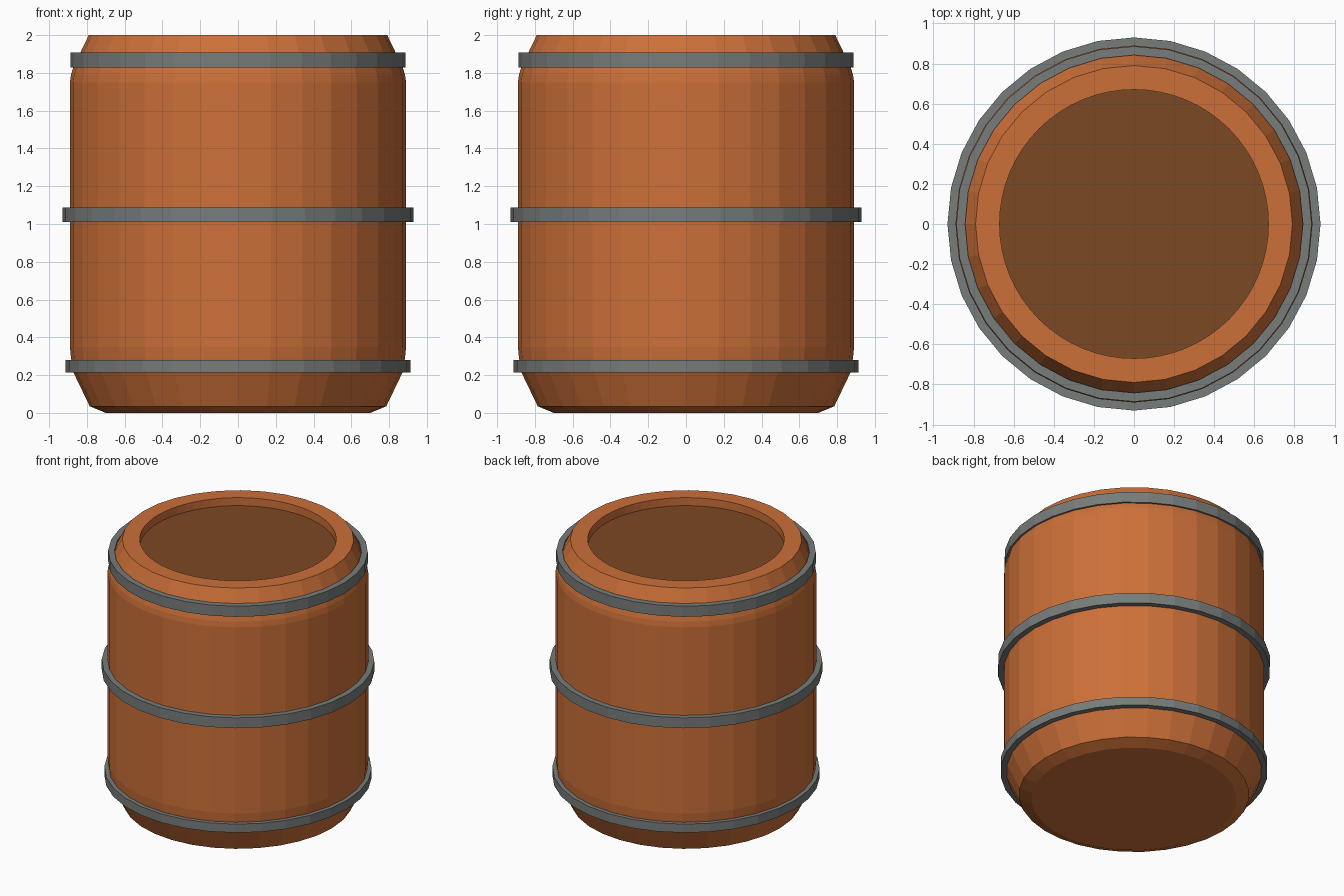
import bpy, bmesh, math

if "Cube" in bpy.data.objects:
    bpy.data.objects.remove(bpy.data.objects["Cube"])

SIDES = 32


def material(name, rgb):
    m = bpy.data.materials.new(name)
    m.diffuse_color = (*rgb, 1.0)
    m.use_nodes = True
    m.node_tree.nodes["Principled BSDF"].inputs["Base Color"].default_value = m.diffuse_color
    return m


wood = material("orange wood", (0.604, 0.162, 0.040))
dark = material("dark brown wood", (0.202, 0.065, 0.017))
iron = material("grey iron", (0.185, 0.202, 0.192))


def ring(bm, r, z, round_ring=False):
    """64 points: on a 32-sided outline, or a true 64-sided circle."""
    verts = []
    for i in range(SIDES * 2):
        a = math.pi * i / SIDES
        rr = r if round_ring or i % 2 == 0 else r * math.cos(math.pi / SIDES)
        verts.append(bm.verts.new((rr * math.sin(a), -rr * math.cos(a), z)))
    return verts


def skin(bm, a, b):
    n = len(a)
    for i in range(n):
        j = (i + 1) % n
        bm.faces.new((a[i], a[j], b[j], b[i]))


def finish(bm, name, mats):
    bmesh.ops.recalc_face_normals(bm, faces=bm.faces)
    me = bpy.data.meshes.new(name)
    bm.to_mesh(me)
    bm.free()
    for m in mats:
        me.materials.append(m)
    ob = bpy.data.objects.new(name, me)
    bpy.context.collection.objects.link(ob)
    return ob


# Barrel body: outer wall, rim, round recess and dark lid
bm = bmesh.new()
profile = [(0.70, 0.0), (0.785, 0.035), (0.874, 0.22), (0.884, 0.29), (0.89, 0.35),
           (0.89, 1.75), (0.884, 1.79), (0.872, 1.83), (0.79, 2.0)]
rings = [ring(bm, r, z) for r, z in profile]
rings += [ring(bm, 0.67, z, True) for z in (2.0, 1.94)]
for lower, upper in zip(rings, rings[1:]):
    skin(bm, lower, upper)
bm.faces.new(rings[0][::-1])
lid = bm.faces.new(rings[-1])
lid.material_index = 1
finish(bm, "barrel_body", [wood, dark])

# Hoops: inner radius, outer radius, bottom, top
hoops = {
    "bottom_hoop": (0.865, 0.912, 0.215, 0.28),
    "middle_hoop": (0.887, 0.93, 1.01, 1.088),
    "top_hoop": (0.842, 0.886, 1.828, 1.908),
}
for name, (r_in, r_out, z0, z1) in hoops.items():
    bm = bmesh.new()
    loop = [ring(bm, r, z) for r, z in
            ((r_in, z0), (r_out, z0), (r_out, z1), (r_in, z1))]
    for k in range(4):
        skin(bm, loop[k], loop[(k + 1) % 4])
    finish(bm, name, [iron])
